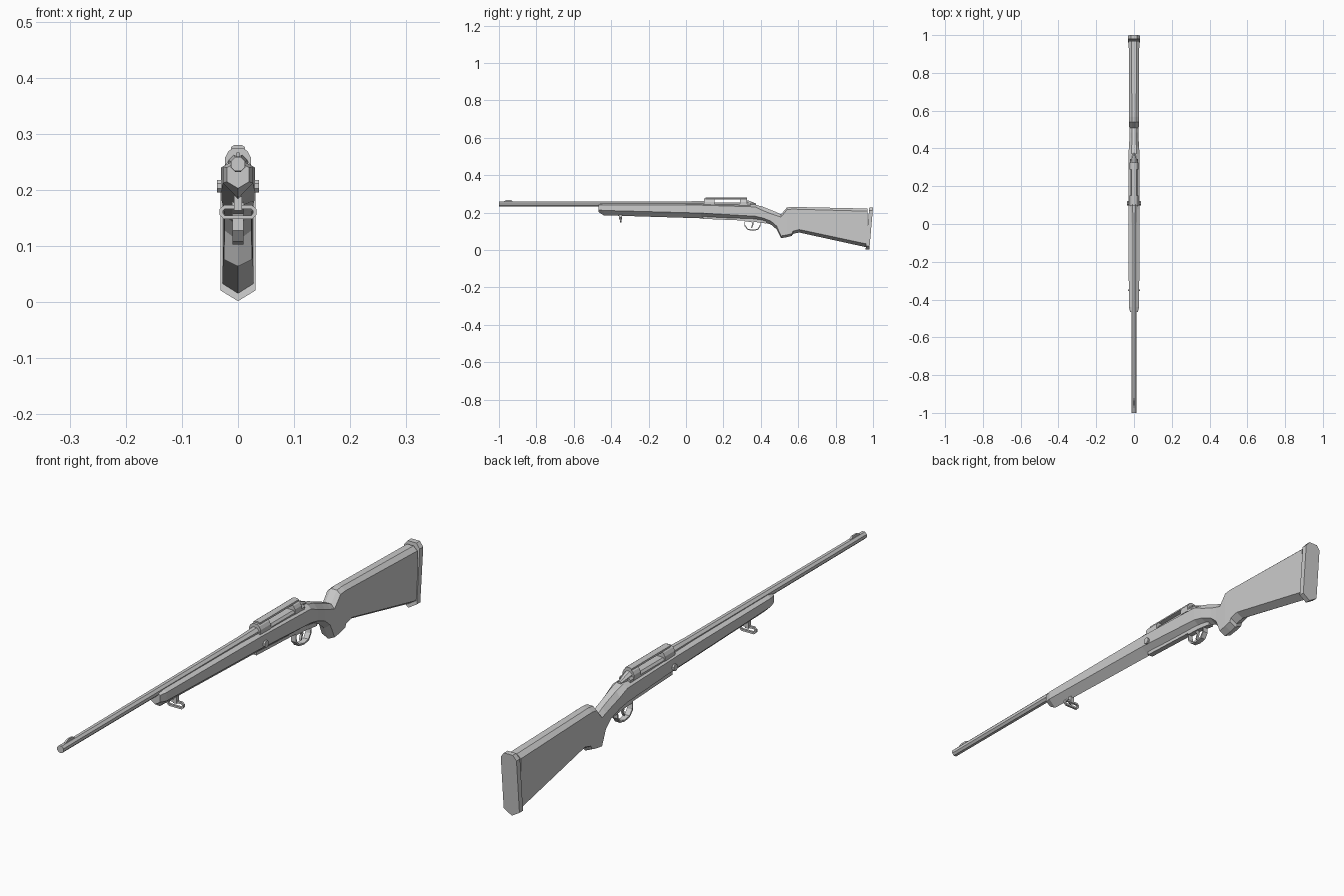
import bpy, bmesh, math
from mathutils import Vector

if "Cube" in bpy.data.objects:
    bpy.data.objects.remove(bpy.data.objects["Cube"])


def loft(name, rings):
    """Skin a list of equal-length point rings and cap both ends."""
    bm = bmesh.new()
    vs = [[bm.verts.new(p) for p in r] for r in rings]
    n = len(vs[0])
    for a, b in zip(vs, vs[1:]):
        for i in range(n):
            j = (i + 1) % n
            bm.faces.new((a[i], a[j], b[j], b[i]))
    bm.faces.new(vs[0])
    bm.faces.new(vs[-1][::-1])
    bmesh.ops.recalc_face_normals(bm, faces=bm.faces)
    me = bpy.data.meshes.new(name)
    bm.to_mesh(me)
    bm.free()
    ob = bpy.data.objects.new(name, me)
    bpy.context.collection.objects.link(ob)
    return ob


def mirrored(half):
    """Right-hand section points (x, y, z) plus their mirror image."""
    return half + [(-x, y, z) for x, y, z in reversed(half) if x > 1e-6]


def extrude_y(name, half, y0, y1):
    """Mirrored x,z section swept along y."""
    return loft(name, [mirrored([(x, y, z) for x, z in half]) for y in (y0, y1)])


def box(name, x, y0, y1, z0, z1):
    return extrude_y(name, [(x, z0), (x, z1)], y0, y1)


def octagon(y, r, z):
    return [(r * math.cos(math.pi * (k + .5) / 4), y,
             z + r * math.sin(math.pi * (k + .5) / 4)) for k in range(8)]


def ring(name, pts, axis, t, depth):
    """Closed flat band: convex outline pts, thickness t, depth along axis."""
    axis = Vector(axis)
    pts = [Vector(p) for p in pts]
    c = sum(pts, Vector()) / len(pts)
    bm = bmesh.new()
    rows = []
    for i, p in enumerate(pts):
        tang = (pts[(i + 1) % len(pts)] - pts[i - 1]).normalized()
        inw = axis.cross(tang)
        if inw.dot(c - p) < 0:
            inw = -inw
        rows.append([bm.verts.new(p + inw * a + axis * b) for a, b in
                     ((0, -depth), (t, -depth), (t, depth), (0, depth))])
    for i, r in enumerate(rows):
        s = rows[(i + 1) % len(rows)]
        for k in range(4):
            m = (k + 1) % 4
            bm.faces.new((r[k], r[m], s[m], s[k]))
    bmesh.ops.recalc_face_normals(bm, faces=bm.faces)
    me = bpy.data.meshes.new(name)
    bm.to_mesh(me)
    bm.free()
    ob = bpy.data.objects.new(name, me)
    bpy.context.collection.objects.link(ob)
    return ob


# stock: stations of (y, bottom z, top z, half width, bottom chamfer, top chamfer)
stations = [
    (-0.467, 0.203, 0.246, 0.020, 0.012, 0.006),
    (-0.440, 0.186, 0.250, 0.027, 0.026, 0.008),
    (0.080, 0.170, 0.248, 0.030, 0.028, 0.008),
    (0.370, 0.159, 0.243, 0.029, 0.022, 0.012),
    (0.410, 0.152, 0.232, 0.027, 0.020, 0.020),
    (0.455, 0.136, 0.214, 0.024, 0.018, 0.020),
    (0.485, 0.110, 0.202, 0.024, 0.018, 0.018),
    (0.508, 0.064, 0.191, 0.025, 0.012, 0.014),
    (0.540, 0.069, 0.228, 0.026, 0.012, 0.012),
    (0.566, 0.076, 0.231, 0.026, 0.012, 0.012),
    (0.572, 0.087, 0.231, 0.026, 0.014, 0.012),
    (0.605, 0.094, 0.230, 0.026, 0.016, 0.012),
    (0.970, 0.014, 0.222, 0.028, 0.018, 0.014),
]
loft("stock", [mirrored([(0, y, b), (w, y, b + cb), (w, y, t - ct), (w * .45, y, t)])
               for y, b, t, w, cb, ct in stations])

# butt pad, slightly raked
pad = [(0, 0.002), (0.031, 0.021), (0.031, 0.212), (0.017, 0.229)]
loft("butt_pad", [mirrored([(x, y + 0.02 * z / 0.229, z) for x, z in pad])
                  for y in (0.960, 0.980)])

# barrel with muzzle crown and front sight
loft("barrel", [octagon(y, r, 0.246) for y, r in
                ((-1.0, 0.0135), (-0.5, 0.0145), (0.0, 0.0155), (0.12, 0.019))])
loft("front_sight", [[(x, y, z) for x, y, z in
                      ((-w, y, 0.254), (w, y, 0.254), (w, y, t), (-w, y, t))]
                     for y, t, w in ((-0.975, 0.260, 0.004), (-0.960, 0.267, 0.003),
                                     (-0.935, 0.267, 0.003), (-0.925, 0.260, 0.004))])

# receiver: low body, two arched bridges, top rail, bolt and tang
extrude_y("receiver_body", [(0.020, 0.225), (0.022, 0.246), (0.016, 0.254)], 0.09, 0.345)
arch = [(0.023, 0.240), (0.023, 0.258), (0.017, 0.269), (0.009, 0.275)]
for name, y0, y1 in (("front_bridge", 0.095, 0.152), ("rear_bridge", 0.288, 0.325)):
    extrude_y(name, arch, y0, y1)
extrude_y("top_rail", [(0.013, 0.271), (0.012, 0.277), (0.007, 0.280)], 0.105, 0.325)
loft("bolt_shroud", [octagon(y, r, z) for y, r, z in
                     ((0.32, 0.017, 0.253), (0.345, 0.014, 0.248), (0.375, 0.007, 0.242))])

# cross bolt heads on both sides
loft("cross_bolt", [[(x, 0.11 + p[0], p[2]) for p in octagon(0, 0.012, 0.207)]
                    for x in (-0.037, 0.037)])

# floor plate following the belly of the stock
loft("floor_plate", [mirrored([(0.010, y, z - 0.004), (0.011, y, z + 0.012)])
                     for y, z in ((0.09, 0.171), (0.31, 0.162), (0.43, 0.146))])

# trigger guard and trigger
guard = [(0.312, 0.158), (0.312, 0.128), (0.330, 0.108), (0.358, 0.103),
         (0.385, 0.108), (0.399, 0.128), (0.399, 0.155)]
ring("trigger_guard", [(0, y, z) for y, z in guard], (1, 0, 0), 0.006, 0.010)
loft("trigger", [[(-0.004, y, z), (0.004, y, z), (0.004, y + d, z), (-0.004, y + d, z)]
                 for y, z, d in ((0.348, 0.160, 0.012), (0.354, 0.138, 0.008),
                                 (0.348, 0.119, 0.005))])

# sling swivel loop and its stud
loop = [(-0.033, 0.166), (-0.033, 0.156), (-0.025, 0.148), (0.025, 0.148),
        (0.033, 0.156), (0.033, 0.166), (0.025, 0.173), (-0.025, 0.173)]
ring("sling_loop", [(x, -0.35, z) for x, z in loop], (0, 1, 0), 0.007, 0.004)
box("sling_stud", 0.007, -0.357, -0.343, 0.164, 0.192)
